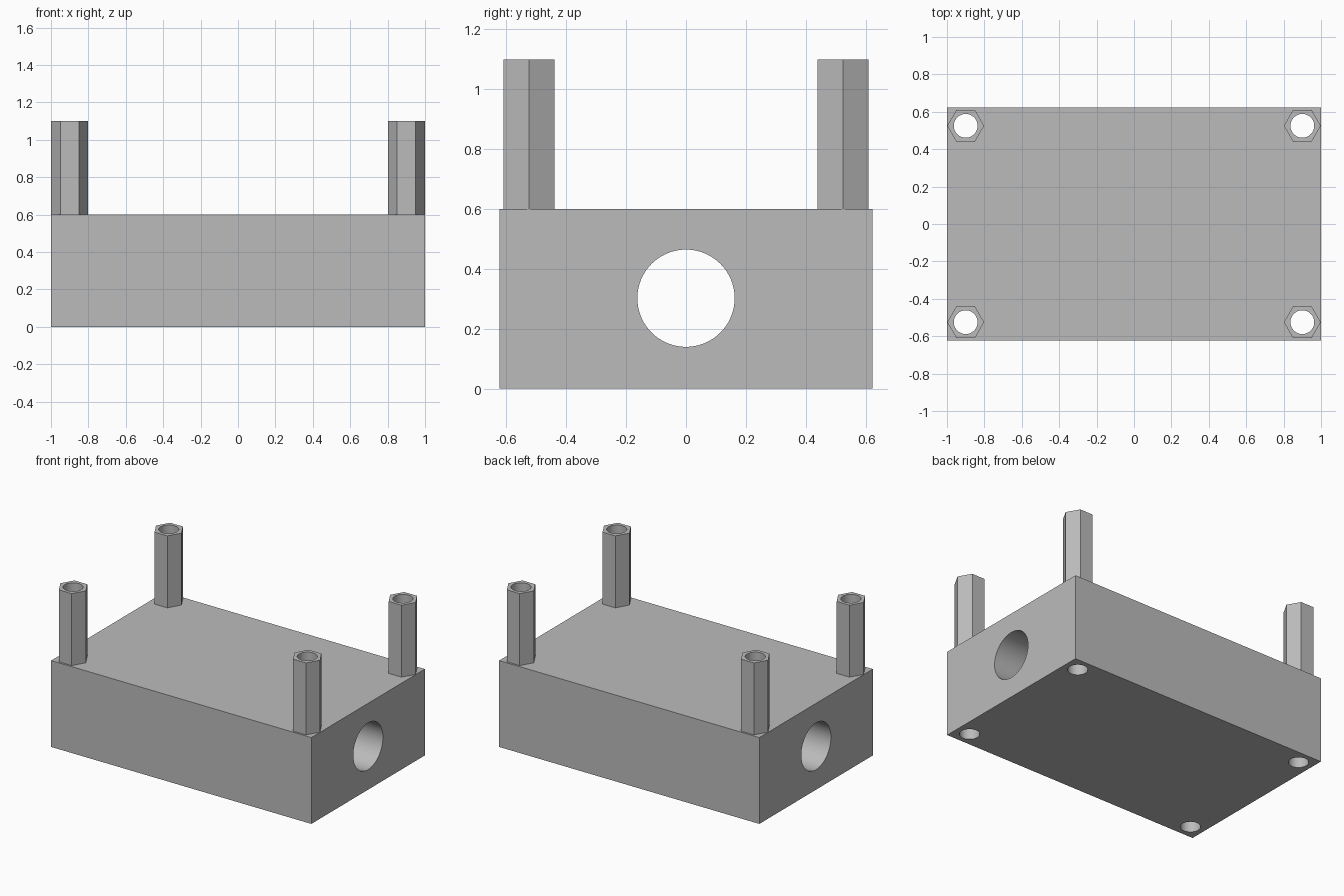
import bpy
import math

if "Cube" in bpy.data.objects:
    bpy.data.objects.remove(bpy.data.objects["Cube"], do_unlink=True)

LENGTH, WIDTH, HEIGHT = 2.0, 1.246, 0.6
POST_HEIGHT = 0.5
POST_X, POST_Y = 0.9, 0.525

# Single plain grey
grey = bpy.data.materials.new("plain grey")
grey.use_nodes = True
grey.diffuse_color = (0.5, 0.5, 0.5, 1)
grey.node_tree.nodes["Principled BSDF"].inputs["Base Color"].default_value = grey.diffuse_color


def cylinder(name, sides, radius, depth, location, rotation=(0, 0, 0)):
    bpy.ops.mesh.primitive_cylinder_add(vertices=sides, radius=radius, depth=depth,
                                        location=location, rotation=rotation)
    obj = bpy.context.object
    obj.name = name
    return obj


def cut(target, cutters):
    """Subtract the cutters, bake the result and smooth the round walls."""
    bpy.ops.object.select_all(action='DESELECT')
    target.select_set(True)
    bpy.context.view_layer.objects.active = target
    for cutter in cutters:
        mod = target.modifiers.new("hole", 'BOOLEAN')
        mod.operation = 'DIFFERENCE'
        mod.solver = 'EXACT'
        mod.object = cutter
        bpy.ops.object.modifier_apply(modifier=mod.name)
    for cutter in cutters:
        bpy.data.objects.remove(cutter, do_unlink=True)
    target.data.materials.clear()
    target.data.materials.append(grey)
    bpy.ops.object.shade_smooth_by_angle(angle=math.radians(30))


corners = [(side, end) for side in (-1, 1) for end in (-1, 1)]


def screw_hole(side, end):
    return cylinder("screw_hole_cutter", 48, 0.0635, 3, (side * POST_X, end * POST_Y, 0.5))


# Main block with a lengthwise bore and four screw holes
bpy.ops.mesh.primitive_cube_add(size=1, location=(0, 0, HEIGHT / 2))
block = bpy.context.object
block.name = "main_block"
block.scale = (LENGTH, WIDTH, HEIGHT)
bpy.ops.object.transform_apply(location=False, rotation=False, scale=True)
bore = cylinder("bore_cutter", 96, 0.1625, 3, (0, 0, 0.302), (0, math.pi / 2, 0))
cut(block, [bore] + [screw_hole(*c) for c in corners])

# Hollow hexagonal standoffs, points facing left and right
for side, end in corners:
    name = f"{'front' if end < 0 else 'back'}_{'right' if side < 0 else 'left'}_standoff"
    post = cylinder(name, 6, 0.0985, POST_HEIGHT,
                    (side * POST_X, end * POST_Y, HEIGHT + POST_HEIGHT / 2),
                    (0, 0, math.pi / 6))
    cut(post, [screw_hole(side, end)])
